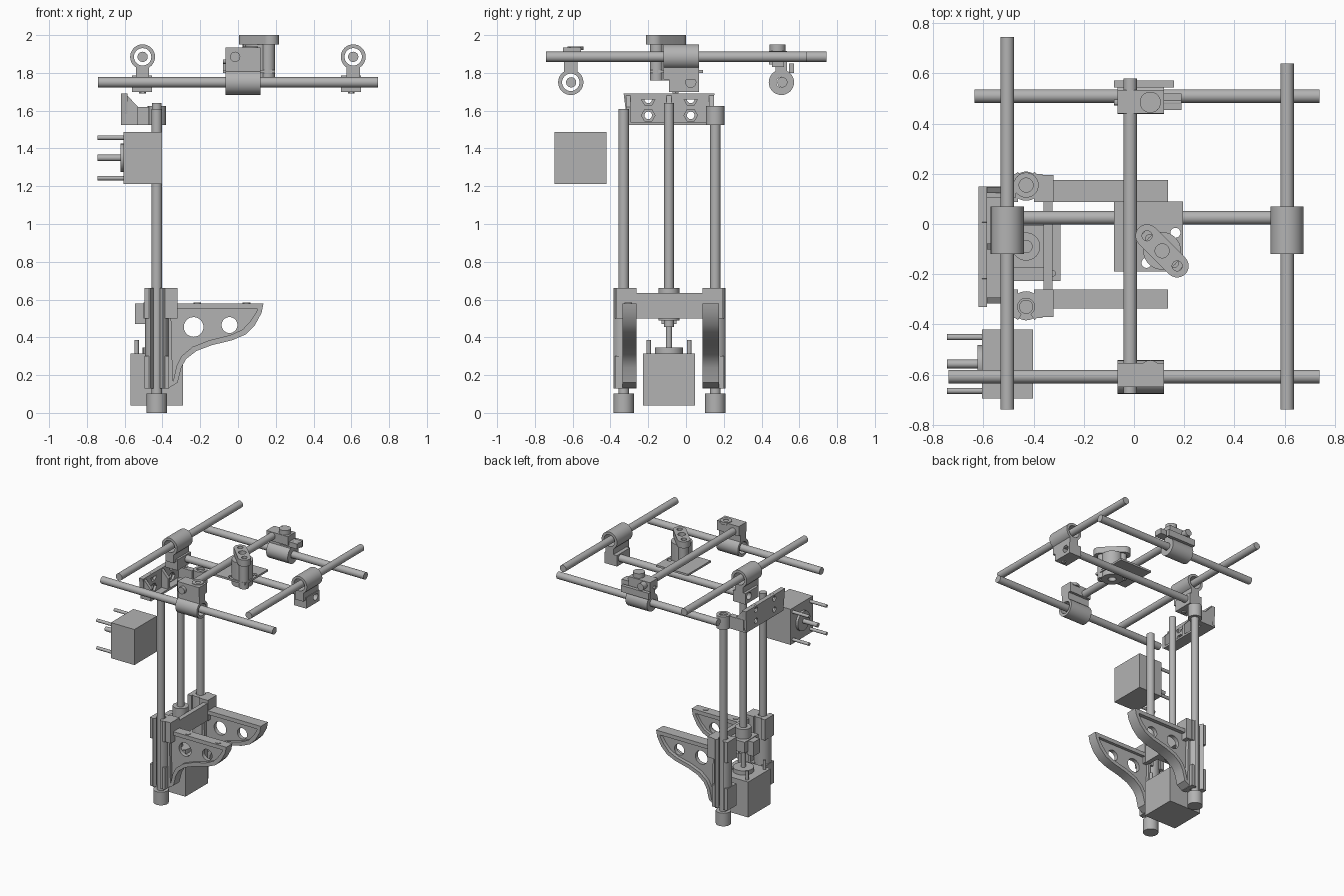
import bpy, bmesh, math
from mathutils import Matrix, Vector

if "Cube" in bpy.data.objects:
    bpy.data.objects.remove(bpy.data.objects["Cube"])

grey = bpy.data.materials.new("machine grey")
grey.use_nodes = True
COLOUR = (0.45, 0.45, 0.45, 1)
grey.diffuse_color = COLOUR
grey.node_tree.nodes["Principled BSDF"].inputs["Base Color"].default_value = COLOUR

# Local profile axes for an extrusion along each world axis
FRAMES = {"x": ((0, 1, 0), (0, 0, 1), (1, 0, 0)),
          "y": ((1, 0, 0), (0, 0, 1), (0, -1, 0)),
          "z": ((1, 0, 0), (0, 1, 0), (0, 0, 1))}


def circle(c, r, n=32, start=0.0, sweep=math.tau):
    count = n if sweep == math.tau else n + 1
    return [(c[0] + r * math.cos(start + sweep * i / n),
             c[1] + r * math.sin(start + sweep * i / n)) for i in range(count)]


def rect(a0, a1, b0, b1):
    return [(a0, b0), (a1, b0), (a1, b1), (a0, b1)]


def extrude(name, axis, lo, hi, *loops):
    """Fill the first outline, cut the other loops out of it, extrude lo..hi."""
    cu = bpy.data.curves.new(name, "CURVE")
    cu.dimensions, cu.fill_mode, cu.extrude = "2D", "BOTH", (hi - lo) / 2
    for loop in loops:
        sp = cu.splines.new("POLY")
        sp.points.add(len(loop) - 1)
        for p, q in zip(sp.points, loop):
            p.co = (q[0], q[1], 0, 1)
        sp.use_cyclic_u = True
    tmp = bpy.data.objects.new(name, cu)
    bpy.context.collection.objects.link(tmp)
    dg = bpy.context.evaluated_depsgraph_get()
    me = bpy.data.meshes.new_from_object(tmp.evaluated_get(dg))
    bpy.data.objects.remove(tmp)
    bpy.data.curves.remove(cu)
    frame = Matrix([Vector(v) for v in FRAMES[axis]]).transposed().to_4x4()
    frame.translation = Vector([(lo + hi) / 2 if a == axis else 0 for a in "xyz"])
    bm = bmesh.new()
    bm.from_mesh(me)
    bm.transform(frame)
    bmesh.ops.remove_doubles(bm, verts=bm.verts, dist=1e-5)
    bmesh.ops.recalc_face_normals(bm, faces=bm.faces)
    bm.to_mesh(me)
    bm.free()
    me.shade_smooth()
    me.set_sharp_from_angle(angle=math.radians(30))
    me.materials.clear()
    me.materials.append(grey)
    ob = bpy.data.objects.new(name, me)
    bpy.context.collection.objects.link(ob)
    return ob


def rod(name, axis, c, r, lo, hi, n=32):
    return extrude(name, axis, lo, hi, circle(c, r, n))


def tube(name, axis, c, r, inner, lo, hi):
    return extrude(name, axis, lo, hi, circle(c, r), circle(c, inner))


def box(name, x0, x1, y0, y1, z0, z1):
    return extrude(name, "z", z0, z1, rect(x0, x1, y0, y1))


UP, LOW, R = 1.885, 1.75, 0.027

# Horizontal frame rods
rod("left_slide_rod", "y", (0.61, UP), R, -0.74, 0.64)
rod("right_slide_rod", "y", (-0.505, UP), R, -0.74, 0.745)
rod("middle_slide_rod", "y", (-0.015, UP), R, -0.675, 0.58)
rod("back_cross_rod", "x", (0.51, LOW), R, -0.635, 0.74)
rod("front_cross_rod", "x", (-0.608, LOW), R, -0.74, 0.74)
rod("middle_cross_rod", "x", (0.025, LOW), R, -0.5, 0.6)

# Side sliders: bearing ring on the slide rod, clamp on the middle cross rod
for side, x in (("left", 0.61), ("right", -0.505)):
    tube(side + "_bearing_ring", "y", (x, UP), 0.066, 0.046, -0.12, 0.07)
    box(side + "_bearing_neck", x - 0.035, x + 0.035, -0.12, 0.07, 1.765, 1.835)
    s = -0.01 if x > 0 else 0
    extrude(side + "_rod_clamp", "x", x - 0.055 + s, x + 0.05 + s,
            rect(-0.09, 0.07, 1.70, 1.785), circle((0.025, LOW), R))
    rod(side + "_clamp_screw", "z", (x + s, -0.055), 0.018, 1.69, 1.71, 6)

# Front slider: bearing ring on the cross rod, clamp on the middle slide rod
tube("front_bearing_ring", "x", (-0.61, LOW), 0.067, 0.046, -0.065, 0.12)
box("front_bearing_neck", -0.065, 0.12, -0.645, -0.575, 1.80, 1.865)
extrude("front_rod_clamp", "y", -0.65, -0.555,
        rect(-0.065, 0.12, 1.86, 1.935), circle((-0.015, UP), R))
tube("front_clamp_screw", "z", (0.065, -0.585), 0.042, 0.018, 1.92, 1.94)

# Back slider with thumb screw
tube("back_bearing_ring", "x", (0.505, LOW), 0.067, R, -0.065, 0.12)
box("back_bearing_neck", -0.065, 0.12, 0.475, 0.535, 1.805, 1.85)
extrude("back_rod_clamp", "y", 0.44, 0.535,
        rect(-0.065, 0.12, 1.845, 1.915), circle((-0.015, UP), R))
box("back_clamp_plate", -0.08, 0.16, 0.545, 0.572, 1.80, 1.85)
box("back_clamp_lug", 0.04, 0.19, 0.455, 0.52, 1.83, 1.87)
rod("back_thumb_screw", "z", (0.065, 0.485), 0.042, 1.91, 1.95)
rod("back_screw_pin", "x", (0.485, 1.86), 0.012, -0.08, 0.19, 12)

# Tool head: slotted carrier plate, round body and rounded cap
A, B, M = (0.052, -0.047), (0.172, -0.167), (0.112, -0.107)
q = math.pi / 4
extrude("tool_plate", "z", 1.80, 1.815, rect(-0.08, 0.195, -0.19, 0.09),
        circle((0.05, -0.155), 0.02), circle((0.165, -0.035), 0.02))
cap = circle(A, 0.046, 16, q, math.pi) + circle(B, 0.046, 16, q + math.pi, math.pi)
holes = [circle(A, 0.02), circle(M, 0.028), circle(B, 0.02)]
extrude("tool_cap", "z", 1.95, 2.0, cap, *holes)
tube("tool_body", "z", M, 0.075, 0.028, 1.76, 1.95)
for name, c in (("back", A), ("front", B)):
    d = Vector(c).lerp(Vector(M), 0.2)
    tube("tool_%s_column" % name, "z", d, 0.036, 0.018, 1.76, 1.95)

# Vertical columns, lead screw and feet
X, SCREW_Y = -0.43, -0.09
COLUMNS = (("front", -0.33), ("back", 0.155))
for name, y in COLUMNS:
    rod(name + "_column", "z", (X, y), 0.028, 0.02, 1.61)
    rod(name + "_foot", "z", (X, y), 0.054, 0, 0.102)
rod("lead_screw", "z", (X, SCREW_Y), 0.026, 0.5, 1.64)
rod("screw_coupler", "z", (X, SCREW_Y), 0.026, 0.455, 0.5)

# Upper motor bracket: drilled plate, foot shelf, gussets and column collar
sheet = [(-0.31, 1.525), (0.14, 1.525), (0.15, 1.69), (-0.33, 1.69)]
spots = [(y, z) for y in (-0.2, 0.025) for z in (1.575, 1.66)]
extrude("bracket_plate", "x", -0.62, -0.605, sheet, *[circle(s, 0.02) for s in spots])
extrude("bracket_face", "x", -0.605, -0.585, sheet, *[circle(s, 0.036, 6) for s in spots])
box("bracket_shelf", -0.62, -0.53, -0.31, 0.15, 1.525, 1.54)
for y in (-0.305, SCREW_Y, 0.135):
    extrude("bracket_gusset", "y", y - 0.012, y + 0.012,
            [(-0.6, 1.53), (-0.53, 1.53), (-0.53, 1.62), (-0.59, 1.685), (-0.6, 1.685)])
box("collar_arm", -0.6, -0.47, 0.105, 0.15, 1.525, 1.62)
tube("column_collar", "z", (X, 0.155), 0.05, 0.028, 1.525, 1.625)


# Stepper motors: cube, boss, shaft and four studs along one axis
def motor(name, axis, c, lo, hi, out, boss, shaft, stud):
    h = 0.138
    extrude(name + "_motor", axis, lo, hi, rect(c[0] - h, c[0] + h, c[1] - h, c[1] + h))
    base = hi if out > 0 else lo
    def part(label, p, r, length):
        a, b = sorted((base, base + out * length))
        rod(name + "_motor_" + label, axis, p, r, a, b, 24)
    part("boss", c, 0.075, boss)
    part("shaft", c, 0.017, shaft)
    for i in (-1, 1):
        for j in (-1, 1):
            part("stud", (c[0] + i * 0.107, c[1] + j * 0.107), 0.012, stud)


motor("upper", "x", (-0.558, 1.35), -0.605, -0.403, -1, 0.018, 0.14, 0.14)
motor("lower", "z", (X, SCREW_Y), 0.04, 0.315, 1, 0.032, 0.16, 0.07)

# Lift carriage: crossbar, screw nut and its housing
box("carriage_crossbar", -0.36, -0.325, -0.27, 0.1, 0.5, 0.635)
extrude("nut_housing", "z", 0.5, 0.585, rect(-0.5, -0.35, -0.175, -0.005),
        circle((X, SCREW_Y), 0.028))
tube("screw_nut", "z", (X, SCREW_Y), 0.056, 0.026, 0.49, 0.66)
box("nut_lug", -0.545, -0.49, -0.13, -0.05, 0.47, 0.58)

# Bearing sleeves, open to the outside, and clamp blocks on both columns
for name, y in COLUMNS:
    out = -1 if y < 0 else 1
    c, gap = (X, y), 0.55
    start = out * math.pi / 2 + gap
    sweep = math.tau - 2 * gap
    shell = circle(c, 0.062, 32, start, sweep) + circle(c, 0.034, 32, start + sweep, -sweep)
    extrude(name + "_sleeve", "z", 0.13, 0.66, shell)
    y_in = y - out * 0.068
    for z0, z1 in ((0.13, 0.3), (0.5, 0.66)):
        for x0, x1 in ((-0.495, -0.462), (-0.398, -0.365)):
            a, b = sorted((y_in, y + out * 0.045))
            box(name + "_sleeve_cheek", x0, x1, a, b, z0, z1)
    a, b = sorted((y_in, y + out * 0.04))
    box(name + "_clamp_block", -0.37, -0.32, a, b, 0.5, 0.66)

# Bed arms: rimmed web with two lightening holes
tip = [(0.135, 0.58), (0.125, 0.53), (0.09, 0.465), (0.04, 0.415), (-0.03, 0.385),
       (-0.14, 0.358), (-0.22, 0.328), (-0.275, 0.285), (-0.3, 0.24), (-0.32, 0.16), (-0.37, 0.13)]
inner = [(0.103, 0.55), (0.095, 0.53), (0.065, 0.485), (0.025, 0.442), (-0.04, 0.412),
         (-0.15, 0.385), (-0.24, 0.35), (-0.3, 0.3), (-0.325, 0.25), (-0.345, 0.16)]
arm = [(-0.37, 0.58)] + tip
for name, y0, y1 in (("front", -0.337, -0.262), ("back", 0.088, 0.175)):
    mid = (y0 + y1) / 2
    extrude(name + "_arm_rim", "y", y0, y1, arm, [(-0.355, 0.55)] + inner)
    extrude(name + "_arm_web", "y", mid - 0.015, mid + 0.015,
            [(-0.36, 0.57)] + [(x - 0.006, z + 0.008 if z < 0.56 else 0.57) for x, z in tip],
            circle((-0.235, 0.455), 0.052), circle((-0.045, 0.465), 0.042))
for x in (-0.215, 0.045):
    rod("arm_bolt", "z", (x, -0.305), 0.02, 0.57, 0.584, 20)
